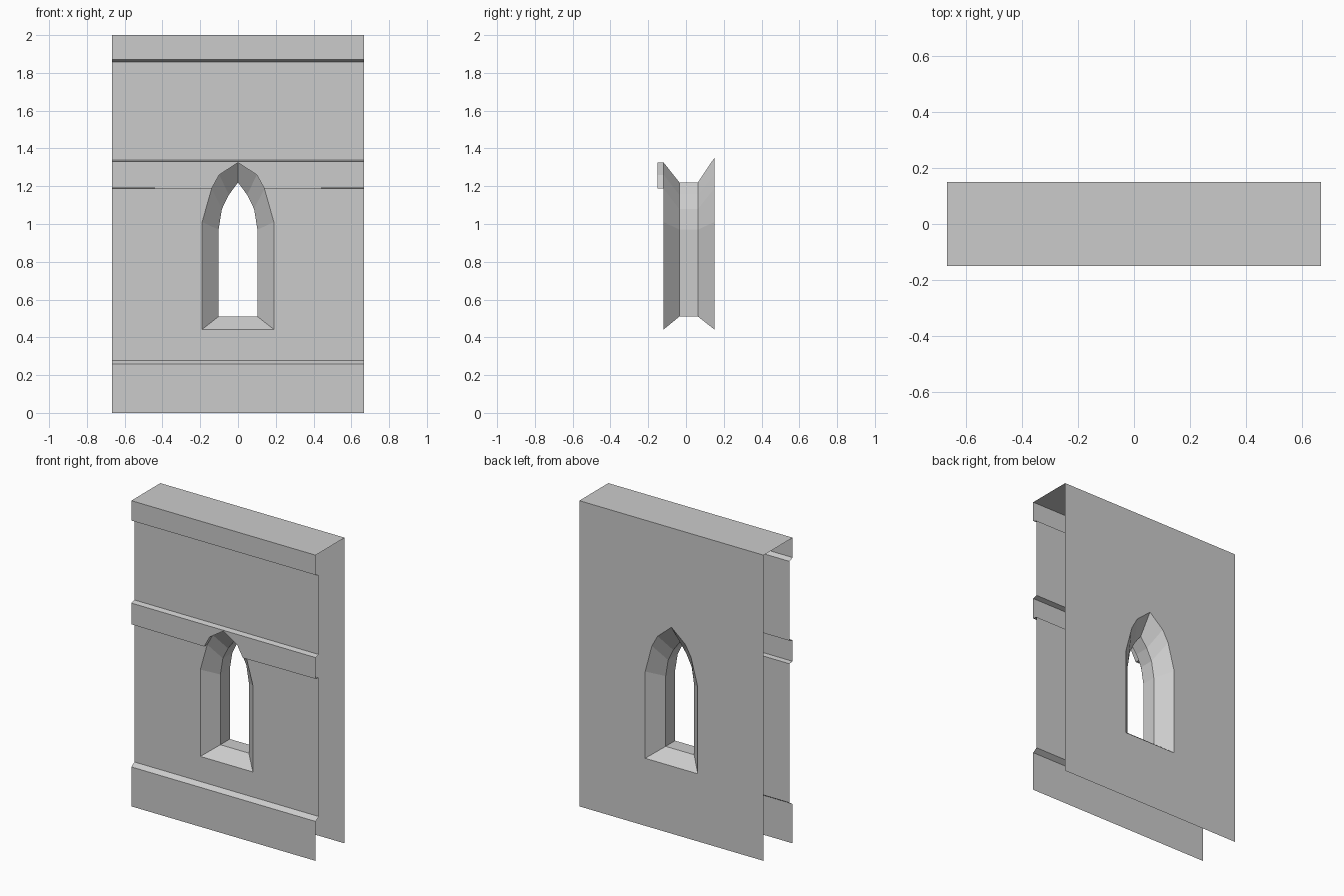
import bpy

if "Cube" in bpy.data.objects:
    bpy.data.objects.remove(bpy.data.objects["Cube"])

W = 0.667                      # half width of the wall panel
FRONT, WALL, BACK = -0.15, -0.118, 0.15

# Half outlines of the pointed window (x, z), sill centre to arch tip
OUTER = [(0, .442), (.19, .442), (.19, 1.01), (.14, 1.187), (.1, 1.26), (0, 1.325)]
INNER = [(0, .51), (.103, .51), (.103, .97), (.085, 1.08), (.048, 1.155), (0, 1.22)]
REAR = [(0, .442), (.19, .442), (.19, 1.01), (.142, 1.19), (.1, 1.265), (0, 1.35)]


def at_y(outline, y):
    return [(x, y, z) for x, z in outline]


def half_part(name, polygons):
    """Mesh from right-half polygons, mirrored across x = 0."""
    verts, faces = [], []
    for poly in polygons:
        faces.append(range(len(verts), len(verts) + len(poly)))
        verts += poly
    mesh = bpy.data.meshes.new(name)
    mesh.from_pydata(verts, [], [list(f) for f in faces])
    obj = bpy.data.objects.new(name, mesh)
    bpy.context.collection.objects.link(obj)
    mirror = obj.modifiers.new("mirror", 'MIRROR')
    mirror.use_clip = True
    weld = obj.modifiers.new("weld", 'WELD')
    weld.merge_threshold = 0.0005
    return obj


def strips(profile, x0=0):
    """Quads along x between consecutive (y, z) profile points."""
    return [[(x0, a[0], a[1]), (W, a[0], a[1]), (W, b[0], b[1]), (x0, b[0], b[1])]
            for a, b in zip(profile, profile[1:])]


def loft(a, b):
    """Quads between two matching outlines."""
    return [[a[i], b[i], b[i + 1], a[i + 1]] for i in range(len(a) - 1)]


# Plinth with sloped top
half_part("plinth", strips([(FRONT, 0), (FRONT, .258), (WALL, .278)]))

# Lower wall around the window, up to the string course
half_part("lower_wall", [
    at_y([(0, .278), (W, .278), (W, 1.187)] + OUTER[3:0:-1] + [OUTER[0]], WALL)])

# String course, notched by the arch tip
half_part("string_course",
          strips([(WALL, 1.187), (FRONT, 1.191)], OUTER[3][0])
          + [at_y([OUTER[3], (W, 1.191), (W, 1.33), (0, 1.33)] + OUTER[:2:-1][:2], FRONT)]
          + strips([(FRONT, 1.33), (WALL, 1.338)])
          + loft(at_y(OUTER[3:], FRONT), at_y(OUTER[3:], WALL)))

# Upper wall, cornice and top cap
half_part("upper_wall_and_cornice",
          strips([(WALL, 1.338), (WALL, 1.857), (FRONT, 1.87), (FRONT, 2), (BACK, 2)]))

# Back wall with window opening
half_part("back_wall", [
    at_y([(W, 0), (0, 0)] + REAR + [(0, 2), (W, 2)], BACK)])

# Splayed window reveal, front to back
rings = [at_y(OUTER, WALL), at_y(INNER, -.035), at_y(INNER, .063), at_y(REAR, BACK)]
half_part("window_reveal", [q for a, b in zip(rings, rings[1:]) for q in loft(a, b)])
